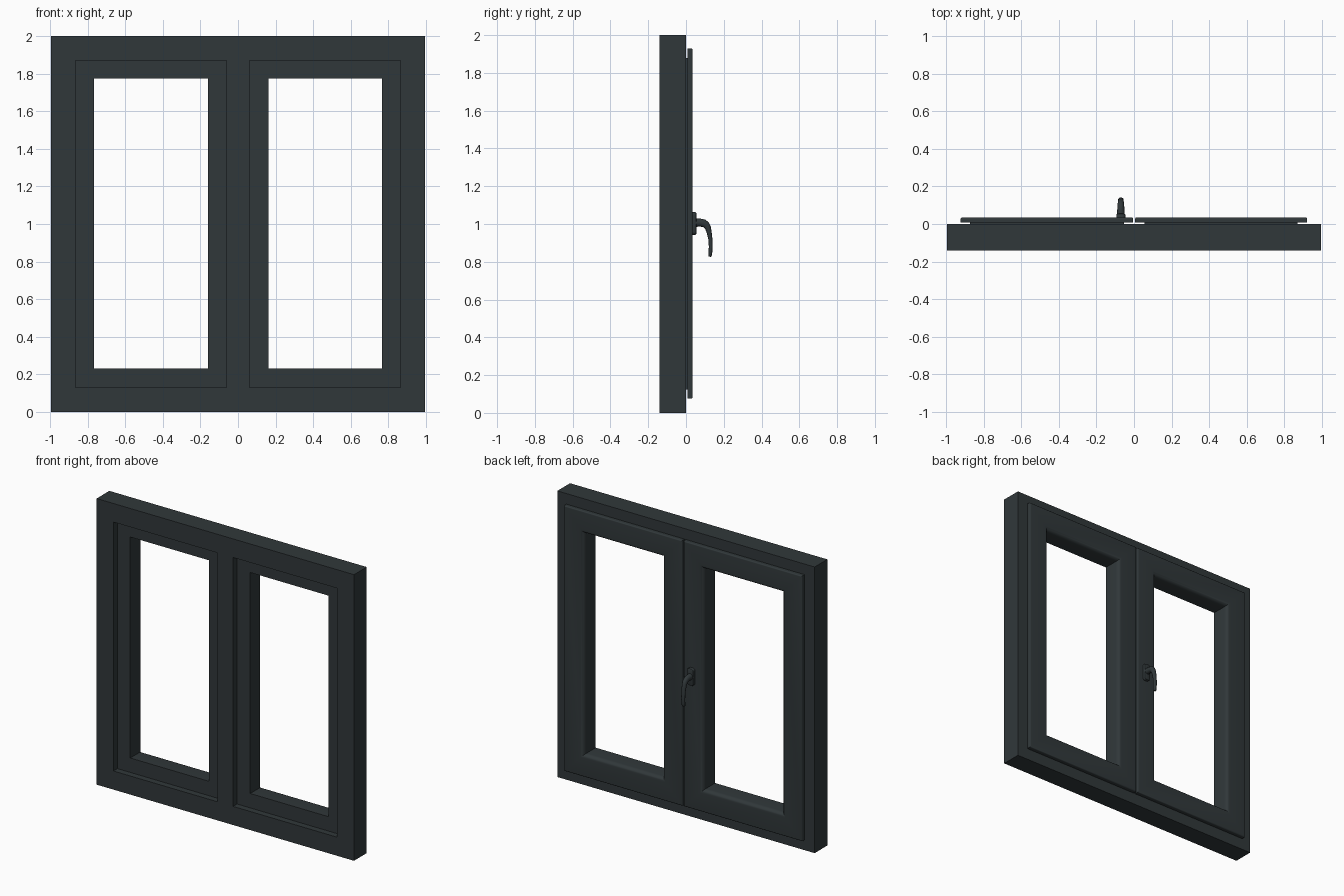
import bpy, bmesh, math
from mathutils import Vector

if "Cube" in bpy.data.objects:
    bpy.data.objects.remove(bpy.data.objects["Cube"])

paint = bpy.data.materials.new("anthracite")
paint.diffuse_color = (0.03, 0.039, 0.042, 1)
paint.use_nodes = True
paint.node_tree.nodes["Principled BSDF"].inputs["Base Color"].default_value = paint.diffuse_color


def finish(bm, name):
    bmesh.ops.recalc_face_normals(bm, faces=bm.faces)
    mesh = bpy.data.meshes.new(name)
    bm.to_mesh(mesh)
    bm.free()
    ob = bpy.data.objects.new(name, mesh)
    bpy.context.collection.objects.link(ob)
    mesh.materials.append(paint)
    bpy.ops.object.select_all(action='DESELECT')
    ob.select_set(True)
    bpy.context.view_layer.objects.active = ob
    bpy.ops.object.shade_smooth_by_angle(angle=math.radians(35))
    return ob


def loft(bm, rings, closed):
    """Join rings of points with quads; cap the ends if not closed."""
    rows = [[bm.verts.new(p) for p in ring] for ring in rings]
    n = len(rows[0])
    for i in range(len(rows) if closed else len(rows) - 1):
        a, b = rows[i], rows[(i + 1) % len(rows)]
        for j in range(n):
            k = (j + 1) % n
            bm.faces.new((a[j], a[k], b[k], b[j]))
    if not closed:
        bm.faces.new(rows[0])
        bm.faces.new(rows[-1])


def mitred_ring(name, profile, x0, x1, z0, z1):
    """Sweep a closed (inset, y) profile round a rectangle."""
    bm = bmesh.new()
    corners = [(x0, z0, 1, 1), (x1, z0, -1, 1), (x1, z1, -1, -1), (x0, z1, 1, -1)]
    loft(bm, [[(x + sx * d, y, z + sz * d) for d, y in profile]
              for x, z, sx, sz in corners], True)
    return finish(bm, name)


def arc(cx, cy, rx, ry, a0, a1, n=5):
    return [(cx + rx * math.cos(math.radians(a0 + (a1 - a0) * i / n)),
             cy + ry * math.sin(math.radians(a0 + (a1 - a0) * i / n)))
            for i in range(n + 1)]


# Outer frame with a front lip and a rebate behind it
mitred_ring("outer_frame",
            [(0, -0.14), (0.13, -0.14), (0.13, -0.096), (0.12, -0.096), (0.12, 0), (0, 0)],
            -0.995, 0.995, 0, 2)

# Centre mullion, T-shaped in plan
bm = bmesh.new()
plan = [(-0.06, -0.14), (0.06, -0.14), (0.06, -0.096), (0.05, -0.096),
        (0.05, 0), (-0.05, 0), (-0.05, -0.096), (-0.06, -0.096)]
loft(bm, [[(x, y, z) for x, y in plan] for z in (0.125, 1.875)], False)
finish(bm, "centre_mullion")

# Two sashes: body inside the frame, overlapping flange, rounded glazing edge
sash = ([(0.05, -0.095), (0.155, -0.095), (0.155, 0.005)]
        + arc(0.13, 0.005, 0.025, 0.03, 0, 90)[1:]
        + arc(0.008, 0.027, 0.008, 0.008, 90, 180)
        + [(0, 0.007), (0.05, 0.007)])
mitred_ring("left_sash", sash, -0.922, -0.004, 0.075, 1.93)
mitred_ring("right_sash", sash, 0.006, 0.92, 0.075, 1.93)

# Handle base plate: rounded rectangle with a softened rim
HX = -0.07


def plate_outline(w, h, r):
    pts = []
    for sx, sz, a in ((1, 1, 0), (-1, 1, 90), (-1, -1, 180), (1, -1, 270)):
        pts += arc(HX + sx * (w - r), 1.003 + sz * (h - r), r, r, a, a + 90, 6)
    return pts


bm = bmesh.new()
loft(bm, [[(x, y, z) for x, z in plate_outline(0.024 - s, 0.06 - s, 0.016 - s)]
          for y, s in ((0.033, 0), (0.049, 0), (0.053, 0.002), (0.055, 0.006))], False)
finish(bm, "handle_plate")

# Handle lever: tapered bent bar, rows of (y, z, half width, half thickness)
path = [(0.05, 1.007, 0.021, 0.022), (0.078, 1.007, 0.019, 0.021),
        (0.094, 1.004, 0.018, 0.021), (0.107, 0.995, 0.017, 0.019),
        (0.117, 0.978, 0.016, 0.016), (0.123, 0.955, 0.015, 0.013),
        (0.129, 0.92, 0.014, 0.011), (0.131, 0.88, 0.014, 0.010),
        (0.129, 0.85, 0.013, 0.010), (0.127, 0.833, 0.012, 0.009),
        (0.126, 0.827, 0.008, 0.006)]
bm = bmesh.new()
rings = []
for i, (y, z, w, t) in enumerate(path):
    p, q = path[max(i - 1, 0)], path[min(i + 1, len(path) - 1)]
    tan = Vector((0, q[0] - p[0], q[1] - p[1])).normalized()
    side = Vector((1, 0, 0))
    norm = tan.cross(side)
    rings.append([Vector((HX, y, z)) + side * u + norm * v
                  for u, v in arc(0, 0, w, t, 0, 360, 16)[:-1]])
loft(bm, rings, False)
finish(bm, "handle_lever")
